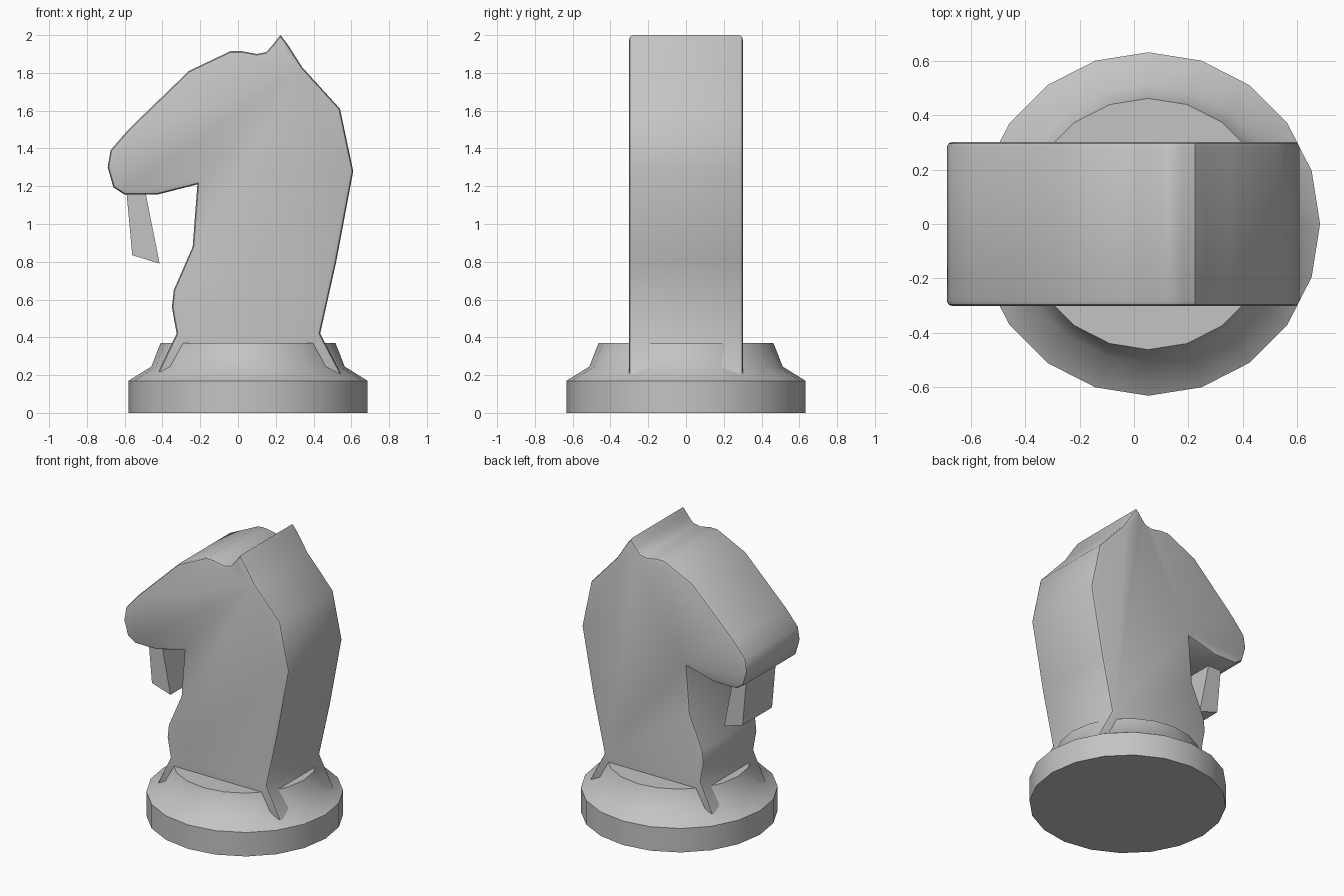
import bpy, bmesh, math

if "Cube" in bpy.data.objects:
    bpy.data.objects.remove(bpy.data.objects["Cube"])

grey = bpy.data.materials.new("plain_grey")
grey.diffuse_color = (0.55, 0.55, 0.55, 1)
grey.use_nodes = True
grey.node_tree.nodes["Principled BSDF"].inputs["Base Color"].default_value = grey.diffuse_color


def finish(bm, name, angle=40):
    bmesh.ops.recalc_face_normals(bm, faces=bm.faces)
    me = bpy.data.meshes.new(name)
    bm.to_mesh(me)
    bm.free()
    me.materials.append(grey)
    me.shade_smooth()
    me.set_sharp_from_angle(angle=math.radians(angle))
    ob = bpy.data.objects.new(name, me)
    bpy.context.collection.objects.link(ob)
    return ob


def extrude_profile(points, half):
    """Closed x-z outline made solid between y = -half and y = half."""
    bm = bmesh.new()
    front, back = ([bm.verts.new((x, y, z)) for x, z in points] for y in (-half, half))
    caps = [bm.faces.new(front), bm.faces.new(back)]
    n = len(points)
    for i in range(n):
        j = (i + 1) % n
        bm.faces.new((front[i], front[j], back[j], back[i]))
    bmesh.ops.recalc_face_normals(bm, faces=bm.faces)
    return bm, caps


# Round base: 20-sided drum with a stepped cone on top
SIDES, CX = 20, 0.053
bm = bmesh.new()
rings = []
for r, z in [(0.633, 0), (0.633, 0.17), (0.512, 0.245), (0.463, 0.37)]:
    rings.append([bm.verts.new((CX + r * math.cos(math.tau * i / SIDES),
                                r * math.sin(math.tau * i / SIDES), z))
                  for i in range(SIDES)])
for a, b in zip(rings, rings[1:]):
    for i in range(SIDES):
        j = (i + 1) % SIDES
        bm.faces.new((a[i], a[j], b[j], b[i]))
bm.faces.new(rings[0])
bm.faces.new(rings[-1])
finish(bm, "base")

# Horse head and neck: flat profile with softened side edges
head = [(-0.43, 0.20), (-0.325, 0.42), (-0.35, 0.56), (-0.34, 0.65),
        (-0.24, 0.88), (-0.215, 1.21), (-0.43, 1.155), (-0.60, 1.155),
        (-0.66, 1.195), (-0.69, 1.30), (-0.675, 1.39), (-0.58, 1.50),
        (-0.26, 1.81), (-0.04, 1.915), (0.02, 1.915), (0.10, 1.90),
        (0.15, 1.91), (0.185, 1.95), (0.225, 2.0), (0.26, 1.955),
        (0.34, 1.83), (0.54, 1.61), (0.61, 1.28), (0.52, 0.80),
        (0.435, 0.42), (0.55, 0.20)]
bm, caps = extrude_profile(head, 0.303)
edges = list({e for f in caps for e in f.edges})
bmesh.ops.bevel(bm, geom=edges, offset=0.02, segments=2, profile=0.5,
                affect='EDGES', clamp_overlap=True)
finish(bm, "horse_head")

# Tapered block hanging below the muzzle
bm, caps = extrude_profile([(-0.56, 0.835), (-0.415, 0.79),
                            (-0.50, 1.22), (-0.595, 1.22)], 0.165)
finish(bm, "lower_jaw", 30)
